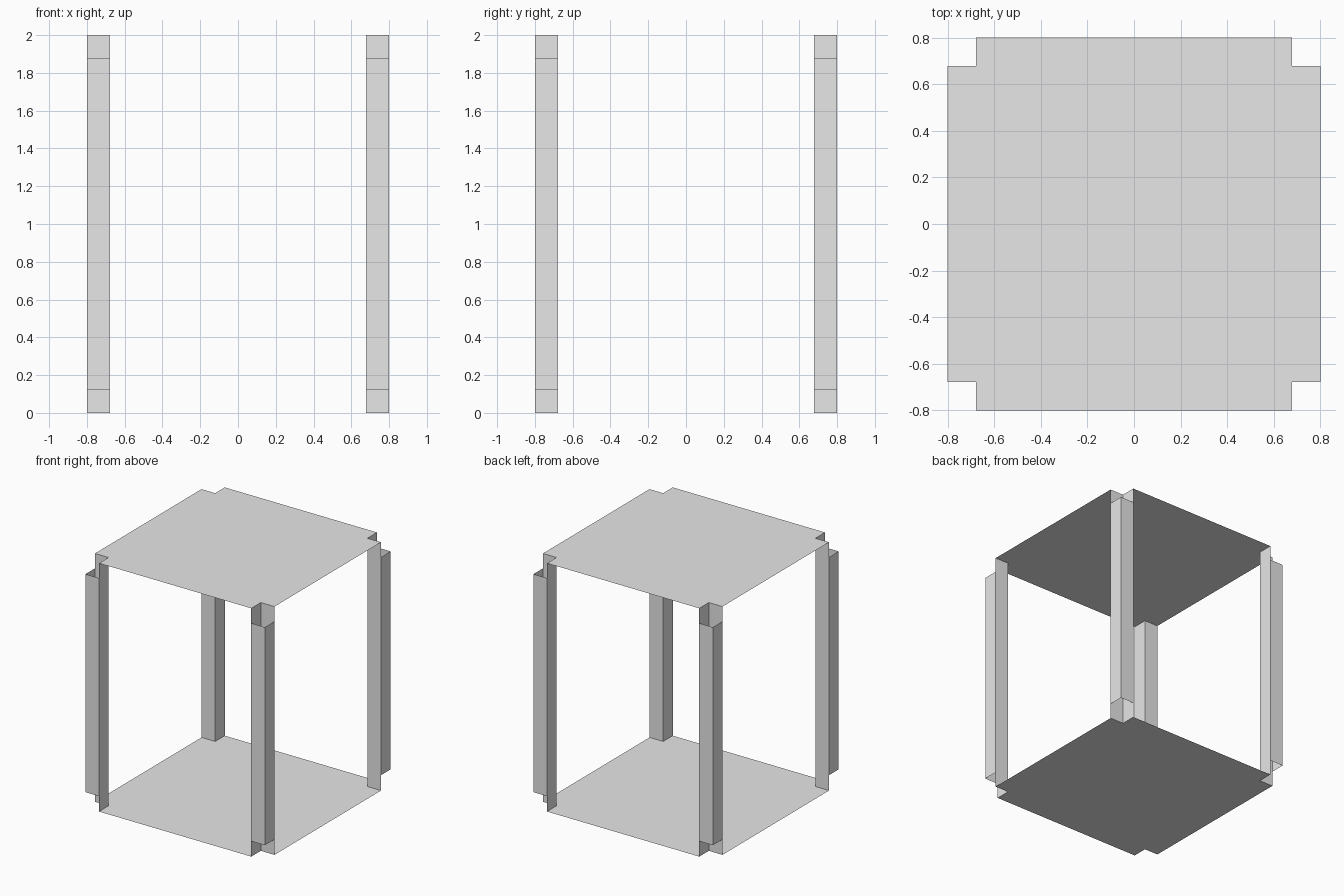
import bpy
import bmesh

OUTER, INNER = 0.80, 0.678     # outer faces and inner corner of the notches
HEIGHT = 2.0
SLEEVE = (0.124, 1.88)         # bottom and top of the outer corner strips

cube = bpy.data.objects.get("Cube")
if cube:
    bpy.data.objects.remove(cube, do_unlink=True)

grey = bpy.data.materials.new("light grey")
grey.use_nodes = True
grey.diffuse_color = (0.8, 0.8, 0.8, 1)
grey.node_tree.nodes["Principled BSDF"].inputs["Base Color"].default_value = (0.8, 0.8, 0.8, 1)


def finish(name, bm):
    mesh = bpy.data.meshes.new(name)
    bm.to_mesh(mesh)
    bm.free()
    mesh.materials.append(grey)
    obj = bpy.data.objects.new(name, mesh)
    bpy.context.collection.objects.link(obj)
    return obj


def notched_plate(name, z, up):
    """Flat square sheet with a small square cut from every corner."""
    bm = bmesh.new()
    outline = []
    for sx, sy in ((1, 1), (-1, 1), (-1, -1), (1, -1)):
        corner = [(OUTER, INNER), (INNER, INNER), (INNER, OUTER)]
        if sx * sy < 0:
            corner.reverse()
        outline += [bm.verts.new((sx * x, sy * y, z)) for x, y in corner]
    bm.faces.new(outline if up else outline[::-1])
    return finish(name, bm)


def angle_strip(name, path, z0, z1, sx, sy):
    """Thin upright sheet folded along an L-shaped path."""
    bm = bmesh.new()
    if sx * sy < 0:
        path = path[::-1]
    low = [bm.verts.new((sx * x, sy * y, z0)) for x, y in path]
    high = [bm.verts.new((sx * x, sy * y, z1)) for x, y in path]
    for i in range(len(path) - 1):
        bm.faces.new((low[i], low[i + 1], high[i + 1], high[i]))
    return finish(name, bm)


# Top and bottom sheets
notched_plate("bottom_plate", 0, False)
notched_plate("top_plate", HEIGHT, True)

# Four open corner posts: full-height inner fold and shorter outer fold
inner_path = [(OUTER, INNER), (INNER, INNER), (INNER, OUTER)]
outer_path = [(OUTER, INNER), (OUTER, OUTER), (INNER, OUTER)]
for side, sx in (("left", 1), ("right", -1)):
    for end, sy in (("front", -1), ("back", 1)):
        angle_strip(f"{end}_{side}_inner_post", inner_path, 0, HEIGHT, sx, sy)
        angle_strip(f"{end}_{side}_outer_post", outer_path, *SLEEVE, sx, sy)
